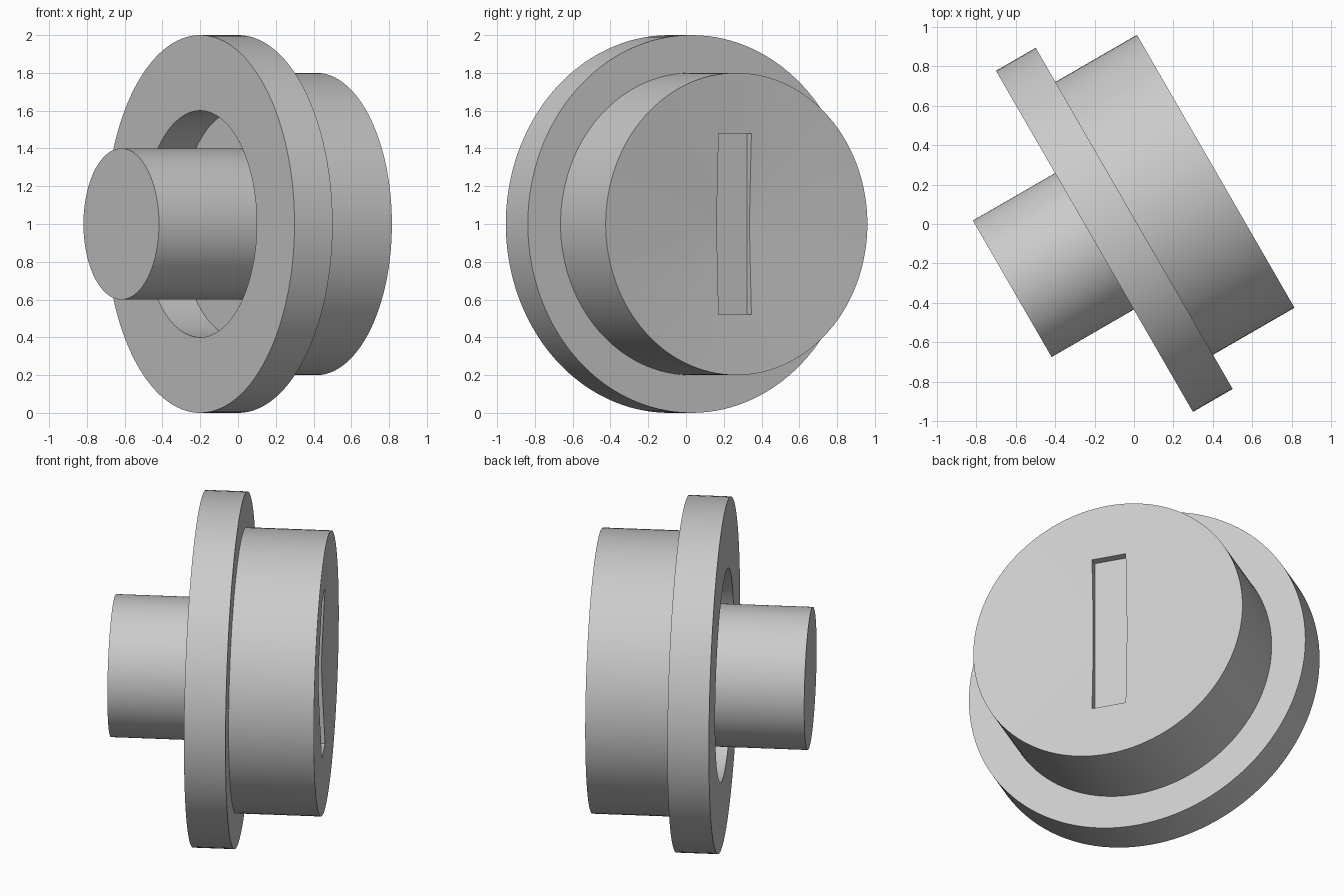
import bpy, bmesh, math
from mathutils import Matrix, Vector

cube = bpy.data.objects.get("Cube")
if cube:
    bpy.data.objects.remove(cube, do_unlink=True)

grey = bpy.data.materials.new("light_grey_metal")
grey.use_nodes = True
COLOUR = (0.6, 0.6, 0.6, 1)
grey.diffuse_color = COLOUR
grey.node_tree.nodes["Principled BSDF"].inputs["Base Color"].default_value = COLOUR

# Local z runs along the screw axis, local x points up
AXIS = Vector((math.cos(math.radians(30)), math.sin(math.radians(30)), 0))
UP = Vector((0, 0, 1))
SIDE = AXIS.cross(UP)
PLACE = Matrix((UP, SIDE, AXIS)).transposed().to_4x4()
PLACE.translation = (-0.012, 0.021, 1)
SEGMENTS = 128


def add_object(name, bm):
    bmesh.ops.recalc_face_normals(bm, faces=bm.faces)
    mesh = bpy.data.meshes.new(name)
    bm.to_mesh(mesh)
    bm.free()
    mesh.materials.append(grey)
    obj = bpy.data.objects.new(name, mesh)
    bpy.context.collection.objects.link(obj)
    obj.matrix_world = PLACE
    return obj


def lathe(name, profile, closed=False):
    """Spin a (radius, height) profile around the screw axis."""
    bm = bmesh.new()
    verts = [bm.verts.new((r, 0, h)) for r, h in profile]
    pairs = list(zip(verts, verts[1:]))
    if closed:
        pairs.append((verts[-1], verts[0]))
    edges = [bm.edges.new(p) for p in pairs]
    bmesh.ops.spin(bm, geom=verts + edges, cent=(0, 0, 0), axis=(0, 0, 1),
                   angle=math.tau, steps=SEGMENTS)
    bmesh.ops.remove_doubles(bm, verts=bm.verts, dist=0.0001)
    return add_object(name, bm)


def smooth(obj):
    bpy.ops.object.select_all(action="DESELECT")
    obj.select_set(True)
    bpy.context.view_layer.objects.active = obj
    bpy.ops.object.shade_smooth_by_angle(angle=math.radians(25))


# Washer with a wide hole
washer = lathe("washer", [(0.6, -0.218), (1, -0.218), (1, 0.015), (0.6, 0.015)], closed=True)

# Plain shaft
shaft = lathe("shaft", [(0, -0.7), (0.4, -0.7), (0.4, 0.02), (0, 0.02)])

# Head with a slightly dished face
head = lathe("screw_head", [(0, 0.015), (0.8, 0.015), (0.8, 0.493), (0, 0.453)])

# Driver slot cut into the head
bm = bmesh.new()
bmesh.ops.create_cube(bm, size=1, matrix=Matrix.Translation((0, 0, 0.53))
                      @ Matrix.Diagonal((0.96, 0.2, 0.2, 1)))
cutter = add_object("slot_cutter", bm)
cutter.hide_render = True
cut = head.modifiers.new("slot", "BOOLEAN")
cut.operation = "DIFFERENCE"
cut.solver = "EXACT"
cut.object = cutter
bpy.context.view_layer.update()
bpy.context.view_layer.objects.active = head
bpy.ops.object.modifier_apply(modifier="slot")
bpy.data.objects.remove(cutter, do_unlink=True)

for part in (washer, shaft, head):
    smooth(part)
